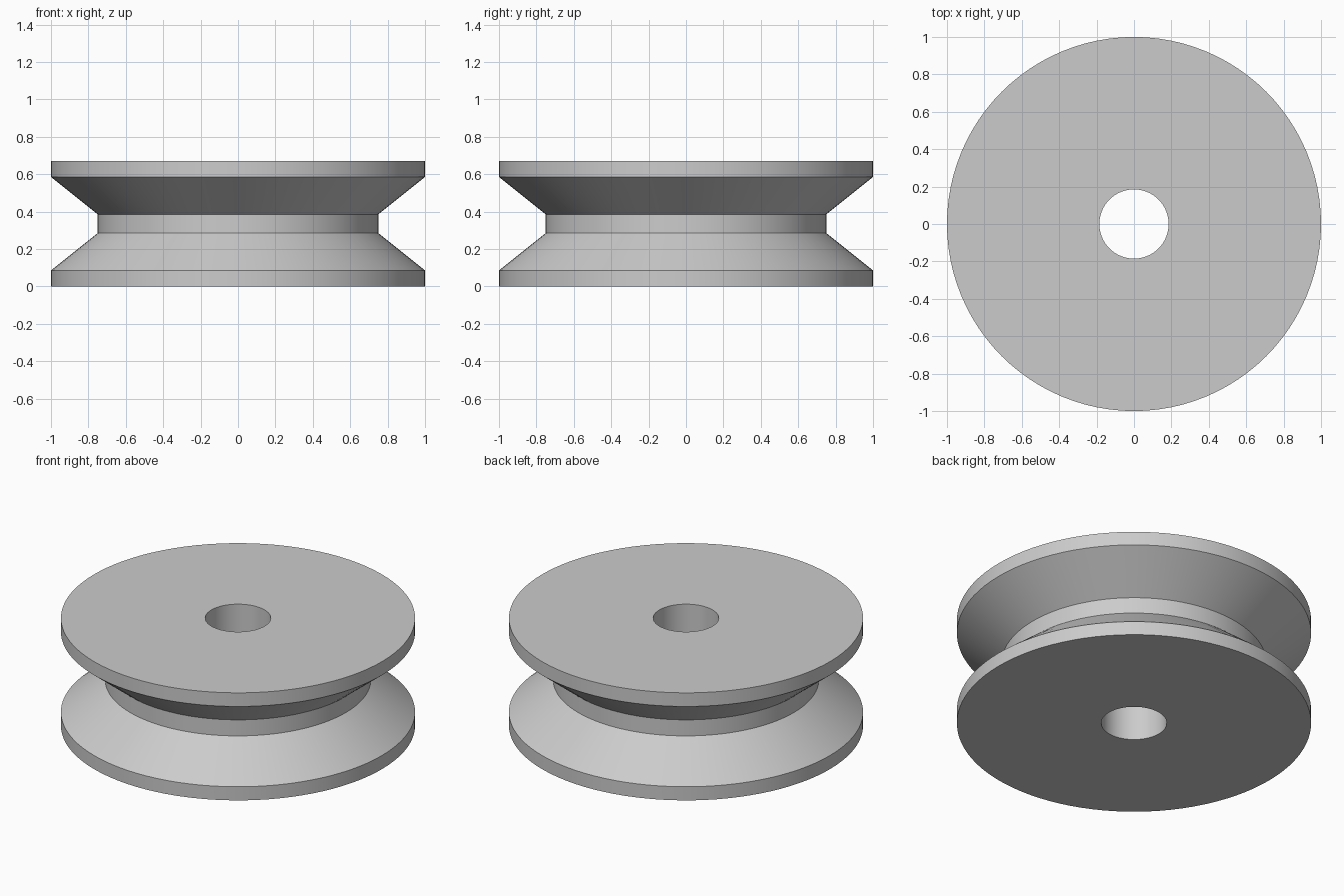
import bpy, bmesh, math
from mathutils import Vector

if "Cube" in bpy.data.objects:
    bpy.data.objects.remove(bpy.data.objects["Cube"])

SEGMENTS = 96
HEIGHT = 0.67

# Half cross-section of the wheel (radius, height), running bore to bore
profile = [(0.185, 0), (1, 0), (1, 0.085), (0.75, 0.285)]
profile += [(r, HEIGHT - z) for r, z in reversed(profile)]

# Grooved wheel: revolve the closed cross-section around z
bm = bmesh.new()
rings = []
for i in range(SEGMENTS):
    a = 2 * math.pi * i / SEGMENTS
    rings.append([bm.verts.new(Vector((r * math.cos(a), r * math.sin(a), z)))
                  for r, z in profile])
n = len(profile)
for i in range(SEGMENTS):
    here, there = rings[i], rings[(i + 1) % SEGMENTS]
    for j in range(n):
        k = (j + 1) % n
        bm.faces.new((here[j], there[j], there[k], here[k]))
bmesh.ops.recalc_face_normals(bm, faces=bm.faces)

mesh = bpy.data.meshes.new("pulley_wheel")
bm.to_mesh(mesh)
bm.free()
wheel = bpy.data.objects.new("pulley_wheel", mesh)
bpy.context.collection.objects.link(wheel)

# Plain grey finish
grey = bpy.data.materials.new("light_grey")
grey.diffuse_color = (0.6, 0.6, 0.6, 1)
grey.use_nodes = True
grey.node_tree.nodes["Principled BSDF"].inputs["Base Color"].default_value = grey.diffuse_color
mesh.materials.append(grey)

# Smooth round walls with crisp rims
bpy.context.view_layer.objects.active = wheel
wheel.select_set(True)
bpy.ops.object.shade_smooth_by_angle(angle=math.radians(30))
